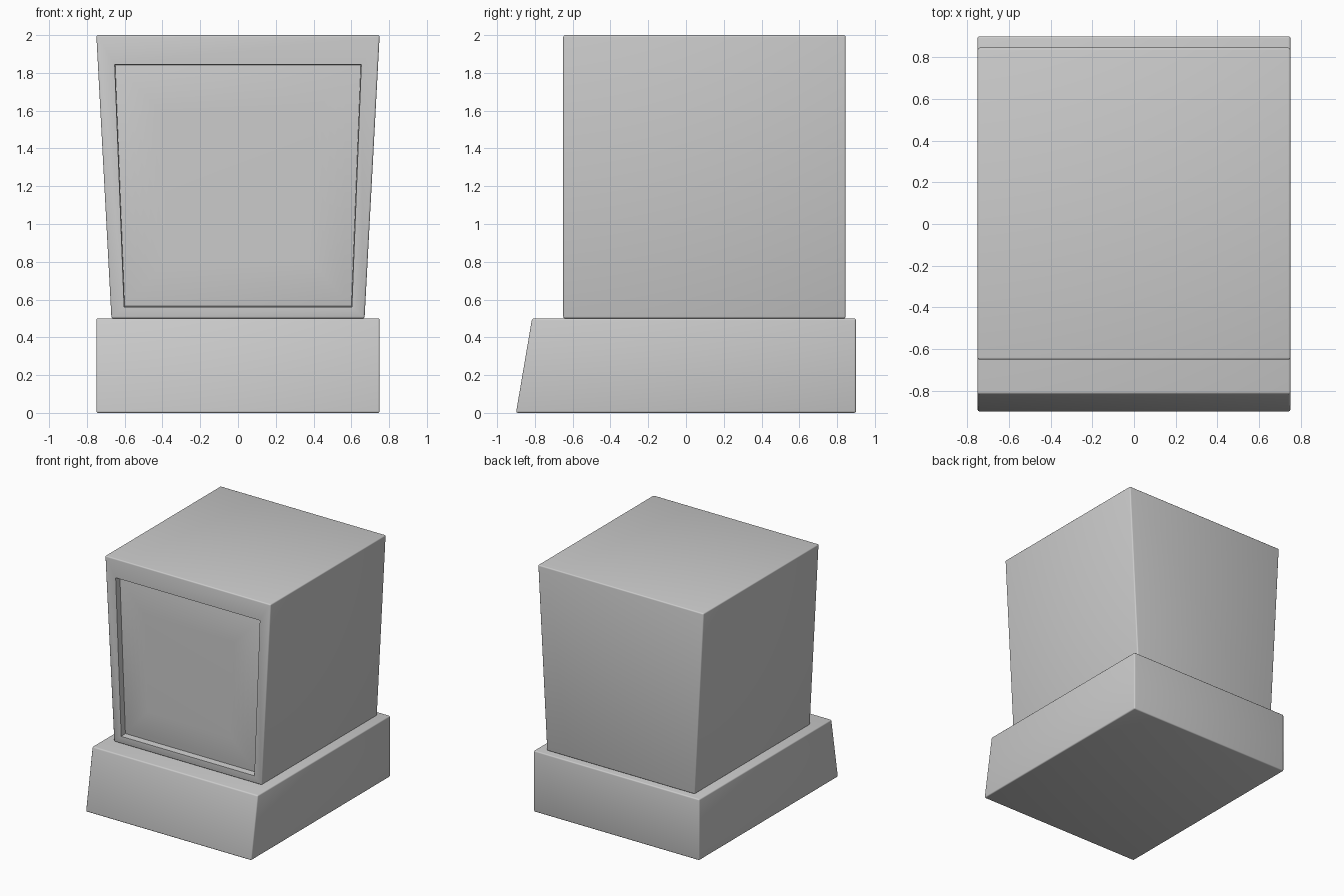
import bpy, bmesh
from math import radians

if "Cube" in bpy.data.objects:
    bpy.data.objects.remove(bpy.data.objects["Cube"])


def tapered_box(name, bottom, top, z0, z1):
    """bottom/top = (half width, front y, back y); edges softly bevelled."""
    bm = bmesh.new()
    bmesh.ops.create_cube(bm, size=2)
    for v in bm.verts:
        hw, front, back = top if v.co.z > 0 else bottom
        v.co = (hw * v.co.x, front if v.co.y < 0 else back, z1 if v.co.z > 0 else z0)
    bmesh.ops.bevel(bm, geom=bm.edges[:], offset=0.01, segments=3,
                    profile=0.5, affect='EDGES')
    return name, bm


def finish(name, bm):
    bmesh.ops.recalc_face_normals(bm, faces=bm.faces[:])
    mesh = bpy.data.meshes.new(name)
    bm.to_mesh(mesh)
    bm.free()
    ob = bpy.data.objects.new(name, mesh)
    bpy.context.collection.objects.link(ob)
    bpy.ops.object.select_all(action='DESELECT')
    bpy.context.view_layer.objects.active = ob
    ob.select_set(True)
    bpy.ops.object.shade_smooth_by_angle(angle=radians(40))
    return ob


# Base with sloping front
finish(*tapered_box("base", (0.75, -0.9, 0.9), (0.75, -0.815, 0.9), 0, 0.5))

# Cabinet, wider at the top
name, bm = tapered_box("cabinet", (0.67, -0.65, 0.845), (0.75, -0.65, 0.845), 0.5, 2.0)
front = min(bm.faces, key=lambda f: (round(f.calc_center_median().y, 4), -f.calc_area()))


def ring(face, half_bottom, half_top, z0, z1, y):
    """Inset the front panel and place the new loop."""
    bmesh.ops.inset_individual(bm, faces=[face], thickness=0.005)
    mid = face.calc_center_median().z
    for v in face.verts:
        up = v.co.z > mid
        hw = half_top if up else half_bottom
        v.co = (hw if v.co.x > 0 else -hw, y, z1 if up else z0)


# Recessed opening, then a gently bulging panel
ring(front, 0.603, 0.653, 0.56, 1.845, -0.65)
ring(front, 0.600, 0.650, 0.565, 1.843, -0.60)
steps = 6
for i in range(1, steps + 1):
    t = i / steps
    d = 0.25 * t
    ring(front, 0.600 - d * 0.9, 0.650 - d, 0.565 + d, 1.843 - d,
         -0.60 - 0.03 * (1 - (1 - t) ** 2))
finish(name, bm)
